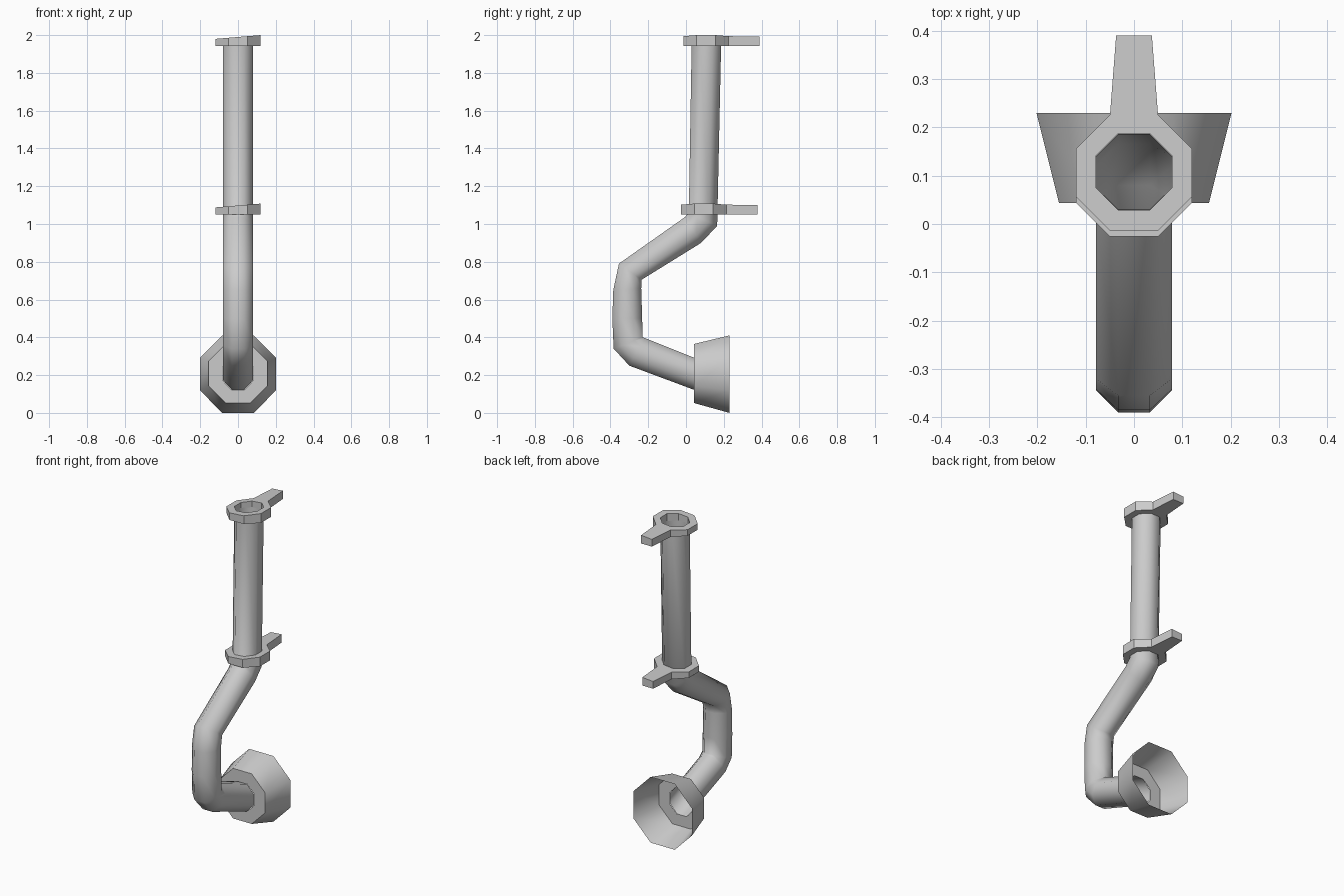
import bpy, math
from math import cos, sin, pi, radians

if "Cube" in bpy.data.objects:
    bpy.data.objects.remove(bpy.data.objects["Cube"])

SIDES = 8
FLAT = cos(pi / SIDES)  # flat-to-corner ratio of an octagon

grey = bpy.data.materials.new("plain_grey")
grey.use_nodes = True
grey.diffuse_color = (0.6, 0.6, 0.6, 1)
grey.node_tree.nodes["Principled BSDF"].inputs["Base Color"].default_value = (0.6, 0.6, 0.6, 1)


def make_object(name, verts, faces, angle=50):
    mesh = bpy.data.meshes.new(name)
    mesh.from_pydata(verts, [], faces)
    mesh.materials.append(grey)
    obj = bpy.data.objects.new(name, mesh)
    bpy.context.collection.objects.link(obj)
    bpy.ops.object.select_all(action='DESELECT')
    obj.select_set(True)
    bpy.context.view_layer.objects.active = obj
    bpy.ops.object.mode_set(mode='EDIT')
    bpy.ops.mesh.select_all(action='SELECT')
    bpy.ops.mesh.normals_make_consistent(inside=False)
    bpy.ops.object.mode_set(mode='OBJECT')
    bpy.ops.object.shade_smooth_by_angle(angle=radians(angle))
    return obj


def ring(a, b, half_x):
    """Octagon spanning two (y, z) points with flats at +-half_x."""
    out = []
    for i in range(SIDES):
        t = (i + 0.5) * 2 * pi / SIDES
        c, s = cos(t) / FLAT / 2, sin(t) / FLAT
        out.append((half_x * s,
                    (a[0] + b[0]) / 2 + (a[0] - b[0]) * c,
                    (a[1] + b[1]) / 2 + (a[1] - b[1]) * c))
    return out


def loft(name, rings):
    faces = []
    for r in range(len(rings) - 1):
        for i in range(SIDES):
            j = (i + 1) % SIDES
            faces.append((r * SIDES + i, r * SIDES + j,
                          (r + 1) * SIDES + j, (r + 1) * SIDES + i))
    return make_object(name, sum(rings, []), faces)


# Bent pipe: outer and inner side points of each cross-section
path = [
    ((0.03, 1.95), (0.186, 1.95)),
    ((0.015, 1.06), (0.165, 0.99)),
    ((-0.005, 1.037), (0.08, 0.90)),
    ((-0.355, 0.79), (-0.235, 0.705)),
    ((-0.385, 0.65), (-0.237, 0.66)),
    ((-0.39, 0.50), (-0.232, 0.50)),
    ((-0.383, 0.34), (-0.23, 0.40)),
    ((-0.30, 0.25), (-0.215, 0.395)),
    ((0.043, 0.122), (0.043, 0.292)),
]
loft("bent_pipe", [ring(a, b, 0.079) for a, b in path])

# Flared cup: pipe mouth, front rim, wide open back
cup = [(0.043, 0.122, 0.292, 0.082), (0.043, 0.052, 0.365, 0.155), (0.23, 0.0, 0.41, 0.202)]
loft("flared_cup", [ring((y, lo), (y, hi), hx) for y, lo, hi, hx in cup])


def collar(name, y, hole_y, z):
    """Octagonal clamp ring with a tapered tab at the back and a tilted top."""
    def loop(radius, cy):
        return [(radius / FLAT * sin(t), cy + radius / FLAT * cos(t))
                for t in ((i + 0.5) * 2 * pi / SIDES for i in range(SIDES))]
    outline = loop(0.12, y) + loop(0.079, hole_y) + [(0.037, y + 0.284), (-0.037, y + 0.284)]
    n = len(outline)
    verts = [(px, py, z) for px, py in outline]
    verts += [(px, py, z + 0.048 + 0.083 * px) for px, py in outline]
    faces = []
    for i in range(SIDES):
        j = (i + 1) % SIDES
        for k in (0, n):
            faces.append((i + k, j + k, j + SIDES + k, i + SIDES + k))
        faces.append((i + SIDES, j + SIDES, j + SIDES + n, i + SIDES + n))
        if i != SIDES - 1:
            faces.append((i, j, j + n, i + n))
    # Tab between the two back corners
    right, left, tip_r, tip_l = 0, SIDES - 1, 2 * SIDES, 2 * SIDES + 1
    for k in (0, n):
        faces.append((right + k, tip_r + k, tip_l + k, left + k))
    for a, b in ((right, tip_r), (tip_r, tip_l), (tip_l, left)):
        faces.append((a, b, b + n, a + n))
    make_object(name, verts, faces, 40)


collar("top_collar", 0.106, 0.108, 1.942)
collar("middle_collar", 0.094, 0.092, 1.05)
